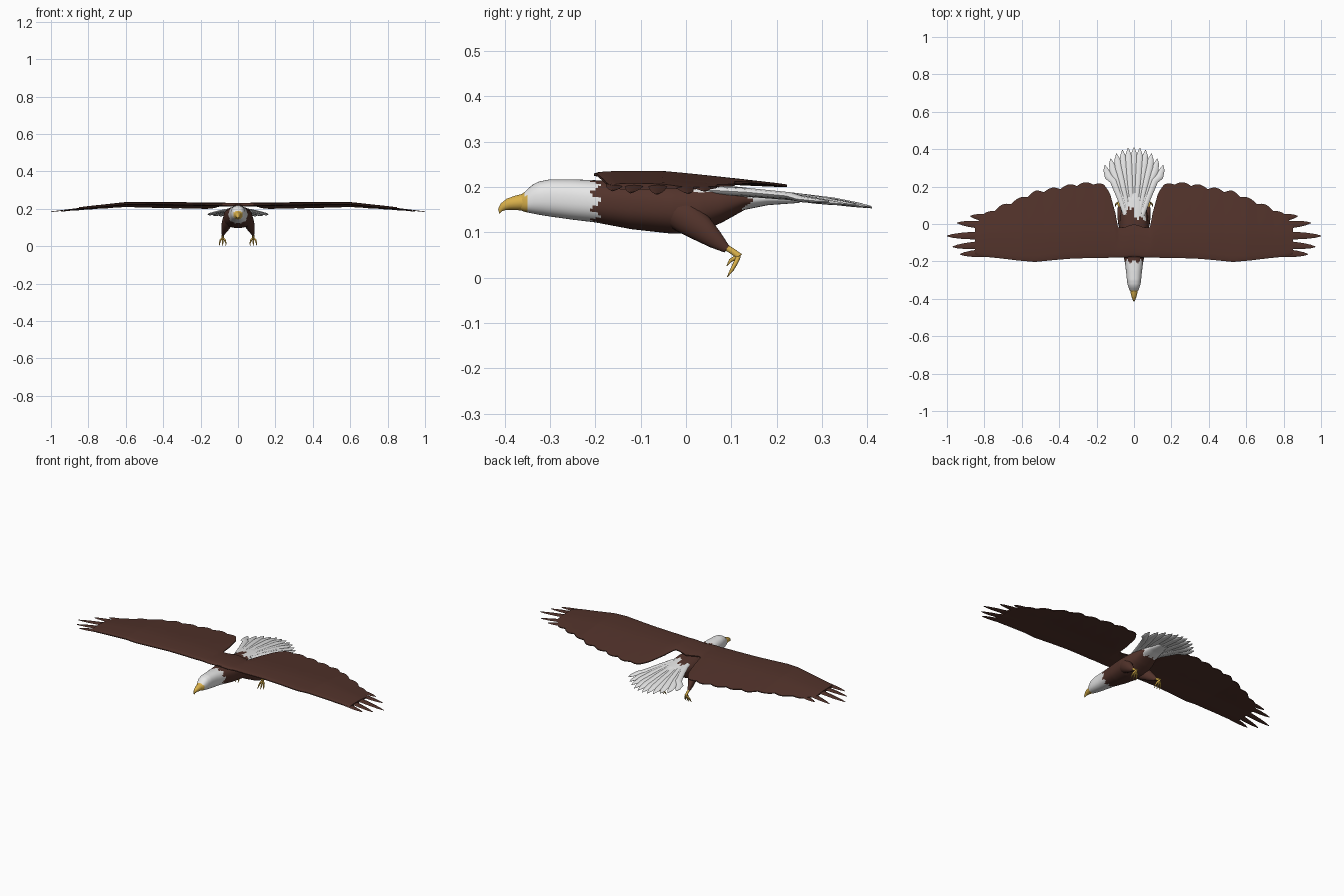
import bpy, bmesh, math
from mathutils import Vector

if "Cube" in bpy.data.objects:
    bpy.data.objects.remove(bpy.data.objects["Cube"])

def material(name, rgb):
    m = bpy.data.materials.new(name)
    m.diffuse_color = (*rgb, 1)
    m.use_nodes = True
    m.node_tree.nodes["Principled BSDF"].inputs["Base Color"].default_value = m.diffuse_color
    return m

BROWN = material("brown feathers", (0.085, 0.033, 0.024))
WHITE = material("white feathers", (0.80, 0.80, 0.80))
YELLOW = material("yellow beak and feet", (0.70, 0.44, 0.07))

def interp(table, t):
    """Piecewise linear lookup; rows are (key, values...)."""
    if t <= table[0][0]:
        return table[0][1:]
    for a, b in zip(table, table[1:]):
        if t <= b[0]:
            f = (t - a[0]) / (b[0] - a[0])
            return [p + (q - p) * f for p, q in zip(a[1:], b[1:])]
    return table[-1][1:]

def loft(name, rings, mats, rule=None):
    """Skin closed rings into a capped, smooth-shaded solid."""
    bm = bmesh.new()
    rows = [[bm.verts.new(p) for p in r] for r in rings]
    n = len(rows[0])
    for a, b in zip(rows, rows[1:]):
        for i in range(n):
            bm.faces.new((a[i], a[(i + 1) % n], b[(i + 1) % n], b[i]))
    bm.faces.new(rows[0])
    bm.faces.new(rows[-1])
    bmesh.ops.recalc_face_normals(bm, faces=bm.faces)
    for f in bm.faces:
        f.smooth = True
        if rule:
            f.material_index = rule(f.calc_center_median())
    me = bpy.data.meshes.new(name)
    bm.to_mesh(me)
    bm.free()
    for m in mats:
        me.materials.append(m)
    ob = bpy.data.objects.new(name, me)
    bpy.context.collection.objects.link(ob)
    ob.select_set(True)
    bpy.context.view_layer.objects.active = ob
    bpy.ops.object.shade_smooth_by_angle(angle=math.radians(50))
    ob.select_set(False)
    return ob

def tube(name, path, sizes, mat, n=10, up=(0, 0, 1)):
    """Elliptical tube along a path; sizes are (half width, half height)."""
    pts = [Vector(p) for p in path]
    rings = []
    for i, p in enumerate(pts):
        d = (pts[min(i + 1, len(pts) - 1)] - pts[max(i - 1, 0)]).normalized()
        side = d.cross(Vector(up)).normalized()
        top = side.cross(d)
        w, h = sizes[i]
        rings.append([p + side * w * math.cos(k * math.tau / n) + top * h * math.sin(k * math.tau / n)
                      for k in range(n)])
    return loft(name, rings, [mat])

# Body and head: y, top z, bottom z, half width
BODY = [(-.368, .180, .150, .014), (-.355, .190, .145, .023), (-.34, .204, .142, .029),
        (-.325, .212, .139, .034), (-.30, .217, .135, .038), (-.25, .217, .128, .043),
        (-.20, .215, .122, .050), (-.12, .214, .107, .065), (-.03, .212, .097, .077),
        (.03, .208, .100, .076), (.08, .204, .122, .068), (.13, .199, .150, .056),
        (.18, .190, .160, .045), (.25, .180, .165, .025)]

def body_colour(c):
    jag = .010 * math.asin(math.sin(9 * math.atan2(c.z - .16, c.x)))
    if c.y < -.352 + (0.004 if c.z < .18 else -.004):
        return 2
    if c.y < -.2 + jag:
        return 1
    if c.z > .188:                                  # white rump
        return 1 if c.y > (.03 if c.x > 0 else .085) + jag else 0
    return 1 if c.y > .135 + jag else 0

rings = []
for i in range(104):
    y = -.368 + i * .006
    top, bot, w = interp(BODY, y)
    ring = []
    for k in range(40):
        a = k * math.tau / 40
        sq = lambda v: math.copysign(abs(v) ** .85, v)
        ring.append((w * sq(math.cos(a)), y, (top + bot) / 2 + (top - bot) / 2 * sq(math.sin(a))))
    rings.append(ring)
loft("body", rings, [BROWN, WHITE, YELLOW], body_colour)

# Hooked beak
tube("beak", [(0, -.352, .167), (0, -.375, .165), (0, -.392, .162), (0, -.404, .156),
              (0, -.410, .149), (0, -.411, .142)],
     [(.021, .020), (.017, .0165), (.012, .013), (.007, .009), (.004, .005), (.001, .001)], YELLOW, 14)

# Wings: one skin from tip to tip; x, leading y, trailing y
WING = [(0, -.175, .0), (.06, -.18, -.02), (.085, -.18, -.02), (.10, -.18, .06), (.13, -.18, .17),
        (.16, -.182, .20), (.22, -.182, .215), (.32, -.184, .205), (.42, -.192, .185),
        (.53, -.203, .165), (.62, -.195, .125), (.72, -.183, .085), (.80, -.175, .045),
        (.83, -.170, .02), (.85, -.16, -.01)]
SPAN = [(0, .221), (.3, .226), (.6, .228), (.8, .207), (1, .184)]

def wing_z(x, y):
    return interp(SPAN, abs(x))[0] - .022 * max(0, (y + .05) / .27)

rings = []
U = [0, .03, .08, .16, .26, .38, .5, .62, .74, .86, 1]
for i in range(-136, 137):
    x = i * .85 / 136
    ax = abs(x)
    lead, trail = interp(WING, ax)
    if ax > .13:
        trail += .016 * abs(math.sin(math.pi * (ax - .13) / .088)) - .004   # scalloped feather ends
    top, low = [], []
    for u in U:
        y = lead + (trail - lead) * u
        h = .018 * (1 - .5 * ax) * u ** .4 * (1 - u) + .0025
        top.append((x, y, wing_z(x, y) + h))
        low.append((x, y, wing_z(x, y) - h))
    rings.append(top + low[::-1])
loft("wings", rings, [BROWN])

# Spread wing-tip feathers: base y, tip x, tip y
TIPS = [(-.150, .93, -.162), (-.105, .97, -.122), (-.060, 1.0, -.064),
        (-.015, .945, .006), (.025, .875, .042)]
for s in (-1, 1):
    for by, tx, ty in TIPS:
        path, sizes = [], []
        for f, w in ((0, .018), (.3, .022), (.55, .020), (.75, .016), (.9, .010), (1, .002)):
            x = .70 + (tx - .70) * f
            y = by + (ty - by) * f
            path.append((s * x, y, wing_z(x, y)))
            sizes.append((w, .0045 - .003 * f))
        tube("wing_tip_feather", path, sizes, BROWN, 8)

# Fanned tail feathers
for i in range(-5, 6):
    a = i / 5
    q = a * a
    lift = .0015 * (i % 2)
    tube("tail_feather",
         [(.045 * a, .05, .192 + lift), (.075 * a, .14, .187 + lift), (.110 * a, .23, .179 + lift),
          (.138 * a, .33 - .075 * q, .168 + lift + .004 * q), (.150 * a, .38 - .09 * q, .160 + lift + .008 * q),
          (.156 * a, .41 - .095 * q, .155 + lift + .012 * q)],
         [(.013, .009), (.016, .009), (.019, .008), (.020, .007), (.014, .005), (.002, .002)], WHITE, 8)

# Legs: feathered thigh, shank, and toes
for s in (-1, 1):
    tube("thigh", [(s * .048, -.03, .150), (s * .056, .0, .133), (s * .066, .035, .108),
                   (s * .075, .065, .083), (s * .080, .090, .063)],
         [(.026, .035), (.028, .037), (.023, .030), (.014, .020), (.007, .009)], BROWN, 16)
    tube("shank", [(s * .079, .078, .073), (s * .081, .100, .060), (s * .082, .117, .048), (s * .082, .112, .038)],
         [(.006, .007), (.006, .007), (.007, .008), (.007, .007)], YELLOW)
    for dx in (-.017, 0, .017):
        tube("toe", [(s * .082, .116, .047), (s * .082 + dx * .7, .109, .032),
                     (s * .082 + dx, .101, .017), (s * .082 + dx, .091, .002)],
             [(.005, .005), (.0045, .005), (.0035, .004), (.0008, .0008)], YELLOW, 8)
    tube("hind_toe", [(s * .082, .112, .046), (s * .080, .098, .038), (s * .079, .090, .026)],
         [(.005, .005), (.0035, .004), (.0008, .0008)], YELLOW, 8)
